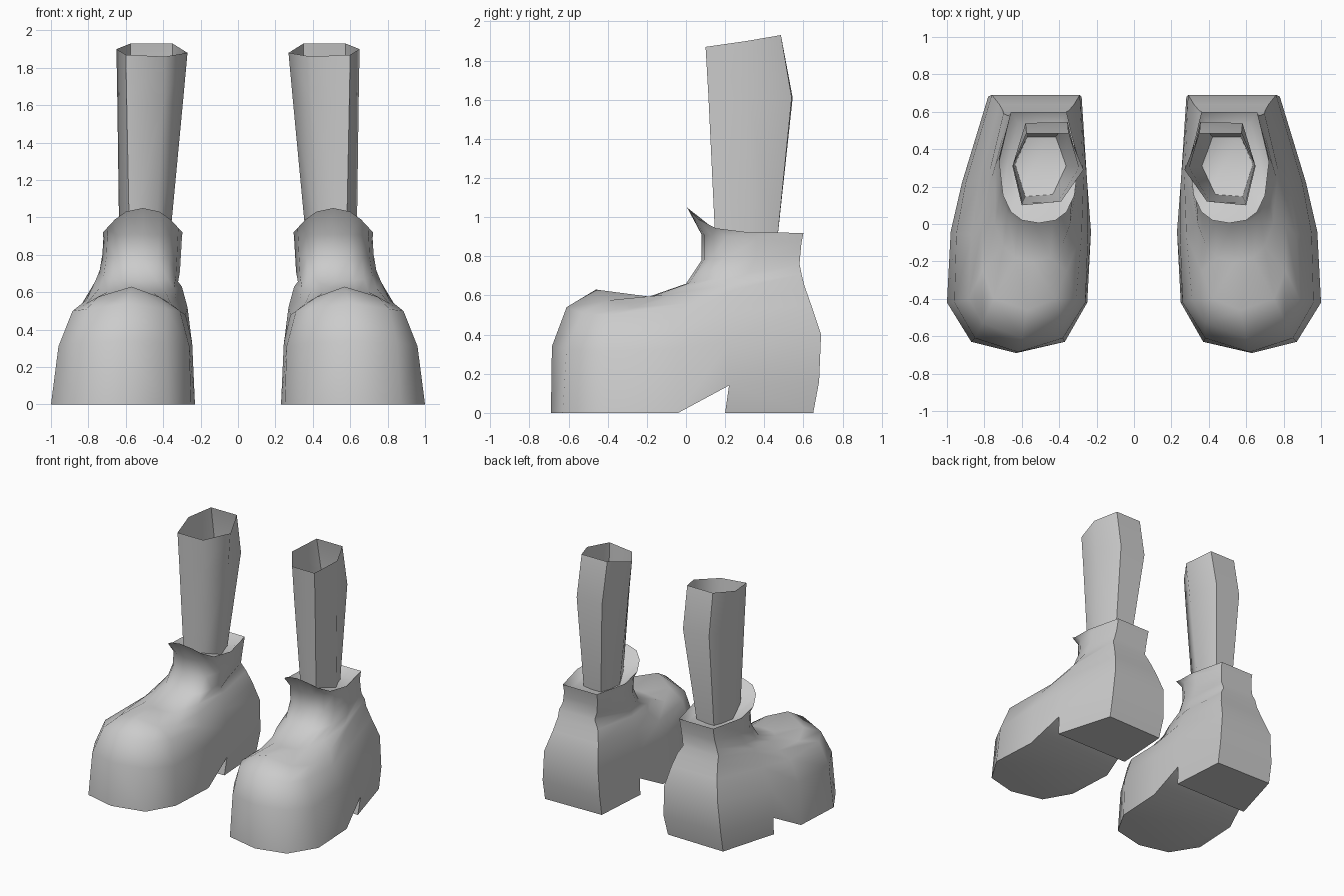
import bpy
import bmesh
import math

cube = bpy.data.objects.get("Cube")
if cube:
    bpy.data.objects.remove(cube, do_unlink=True)

grey = bpy.data.materials.new("plain_grey")
grey.use_nodes = True
GREY = (0.6, 0.6, 0.6, 1.0)
grey.diffuse_color = GREY
grey.node_tree.nodes["Principled BSDF"].inputs["Base Color"].default_value = GREY


def loop_from_pairs(front, pairs):
    """Closed loop: front point, outer side to the back, inner side to the front."""
    outer = [(xo, y, z) for xi, xo, y, z in pairs]
    inner = [(xi, y, z) for xi, xo, y, z in reversed(pairs)]
    return [front] + outer + inner


# Share of half width and of depth for each side pair of an ankle loop
SHAPE = [(0.42, 0.025), (0.7, 0.1), (0.9, 0.25), (1.0, 0.55), (0.7, 1.0)]


def ankle_loop(xi, xo, yf, zf, yb, zb, drop=1):
    """Rounded loop tilting from the front height zf to the back height zb."""
    cx, half = (xi + xo) / 2, (xo - xi) / 2
    pairs = [(cx - half * w, cx + half * w, yf + (yb - yf) * t,
              zb + (zf - zb) * (1 - t) ** drop) for w, t in SHAPE]
    return loop_from_pairs((cx, yf, zf), pairs)


def skin(bm, loops):
    """Bridge equal loops with quads and return their vertices."""
    rows = [[bm.verts.new(p) for p in loop] for loop in loops]
    n = len(rows[0])
    for a, b in zip(rows, rows[1:]):
        for i in range(n):
            j = (i + 1) % n
            bm.faces.new((a[i], a[j], b[j], b[i]))
    return rows


def finish(bm, name, side, angle):
    """Mirror for the side, then make a shaded object."""
    for v in bm.verts:
        v.co.x *= side
    bmesh.ops.recalc_face_normals(bm, faces=bm.faces[:])
    mesh = bpy.data.meshes.new(name)
    bm.to_mesh(mesh)
    bm.free()
    mesh.materials.append(grey)
    obj = bpy.data.objects.new(name, mesh)
    bpy.context.collection.objects.link(obj)
    bpy.ops.object.select_all(action='DESELECT')
    obj.select_set(True)
    bpy.context.view_layer.objects.active = obj
    bpy.ops.object.shade_smooth_by_angle(angle=math.radians(angle))
    return obj


def make_boot(name, side):
    bm = bmesh.new()
    # Foot: sole edge, mid side, toe shoulder, toe ridge
    foot = [
        loop_from_pairs((0.63, -0.69, 0), [
            (0.37, 0.87, -0.63, 0), (0.25, 1.0, -0.42, 0), (0.23, 0.98, -0.04, 0),
            (0.25, 0.92, 0.22, 0.14), (0.28, 0.78, 0.68, 0.16)]),
        loop_from_pairs((0.62, -0.685, 0.34), [
            (0.38, 0.85, -0.61, 0.33), (0.26, 0.96, -0.42, 0.31), (0.245, 0.95, -0.05, 0.33),
            (0.25, 0.9, 0.22, 0.36), (0.29, 0.76, 0.69, 0.4)]),
        loop_from_pairs((0.6, -0.61, 0.54), [
            (0.38, 0.81, -0.53, 0.51), (0.31, 0.885, -0.4, 0.5), (0.28, 0.87, -0.06, 0.48),
            (0.27, 0.83, 0.22, 0.52), (0.32, 0.72, 0.64, 0.55)]),
        loop_from_pairs((0.57, -0.46, 0.63), [
            (0.42, 0.75, -0.4, 0.575), (0.36, 0.81, -0.25, 0.54), (0.33, 0.81, 0.0, 0.56),
            (0.3, 0.78, 0.25, 0.63), (0.35, 0.7, 0.605, 0.65)]),
    ]
    # Instep, ankle, flared collar with raised tongue, inner lining
    ankle = [
        ankle_loop(0.32, 0.765, -0.2, 0.59, 0.59, 0.71),
        ankle_loop(0.31, 0.74, 0.0, 0.66, 0.58, 0.76),
        ankle_loop(0.305, 0.725, 0.08, 0.78, 0.585, 0.82),
        ankle_loop(0.3, 0.72, 0.08, 0.91, 0.59, 0.87),
        ankle_loop(0.297, 0.722, 0.005, 1.05, 0.6, 0.92, 6),
        ankle_loop(0.34, 0.67, 0.13, 0.95, 0.54, 0.87, 4),
    ]
    rows = skin(bm, foot + ankle)
    bm.faces.new(rows[-1])
    s = rows[0]
    # Front sole and sloping arch
    bm.faces.new((s[0], s[1], s[2], s[3], s[8], s[9], s[10]))
    bm.faces.new((s[3], s[4], s[7], s[8]))
    # Heel block below the arch
    heel_top = s[4:8]
    heel = [bm.verts.new(p) for p in
            ((0.91, 0.2, 0), (0.78, 0.65, 0), (0.29, 0.64, 0), (0.26, 0.2, 0))]
    for i in range(4):
        j = (i + 1) % 4
        bm.faces.new((heel_top[i], heel_top[j], heel[j], heel[i]))
    bm.faces.new(heel)
    return finish(bm, name, side, 60)


def make_leg(name, side):
    bm = bmesh.new()
    # Open six-sided tube with a calf bulge at the back
    rows = skin(bm, [
        [(0.365, 0.31, 0.87), (0.42, 0.465, 0.87), (0.57, 0.465, 0.87),
         (0.635, 0.32, 0.87), (0.58, 0.15, 0.87), (0.44, 0.16, 0.87)],
        [(0.295, 0.3, 1.61), (0.355, 0.545, 1.61), (0.58, 0.54, 1.61),
         (0.645, 0.32, 1.61), (0.595, 0.115, 1.61), (0.4, 0.13, 1.61)],
        [(0.27, 0.29, 1.88), (0.35, 0.485, 1.93), (0.575, 0.485, 1.93),
         (0.65, 0.31, 1.9), (0.6, 0.1, 1.87), (0.39, 0.12, 1.86)],
    ])
    bm.faces.new(rows[0])
    return finish(bm, name, side, 65)


for label, side in (("left", 1), ("right", -1)):
    make_boot(label + "_boot", side)
    make_leg(label + "_leg", side)
